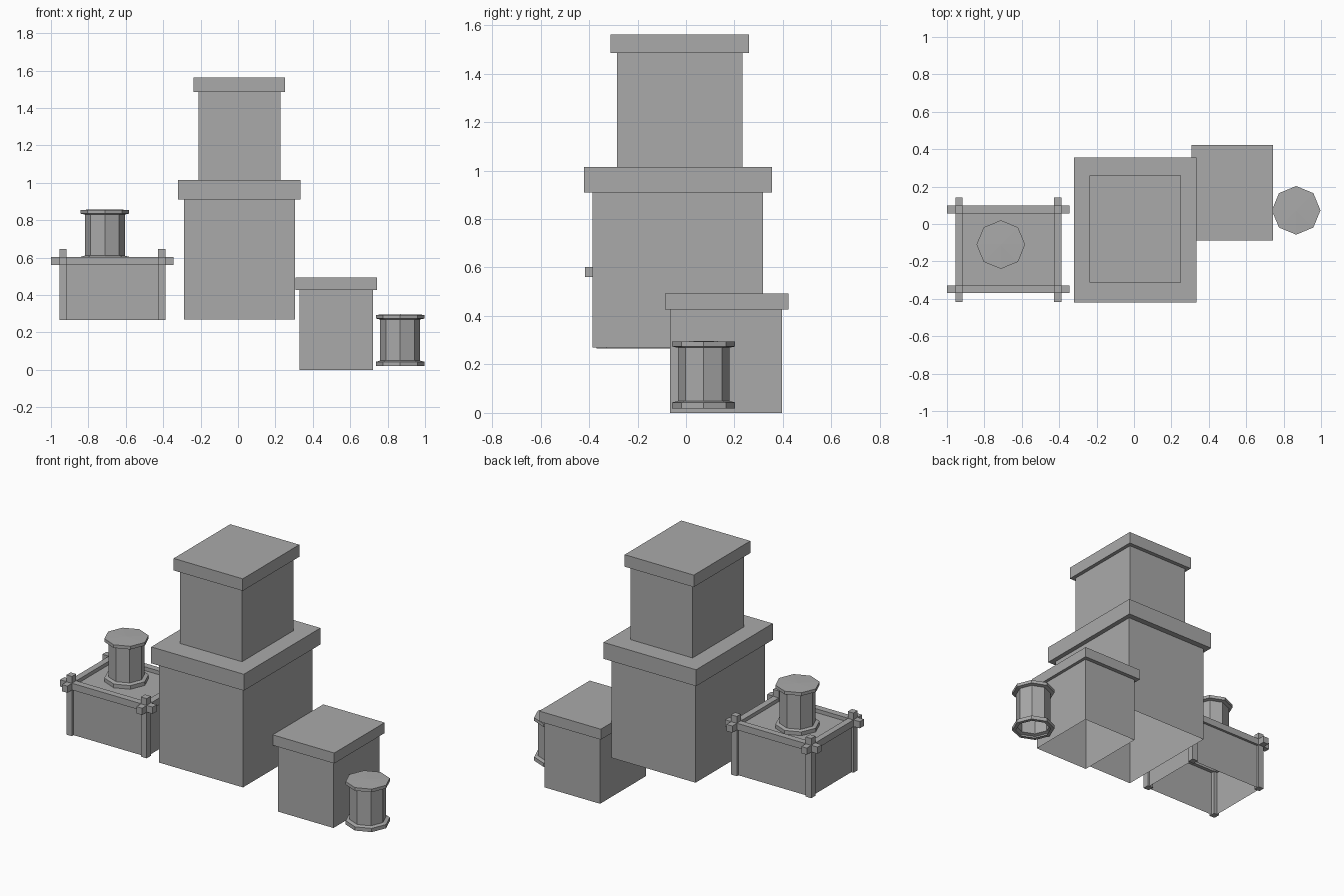
import bpy
import bmesh
from math import pi
from mathutils import Matrix, Vector

if "Cube" in bpy.data.objects:
    bpy.data.objects.remove(bpy.data.objects["Cube"], do_unlink=True)

grey = bpy.data.materials.new("plain grey")
grey.use_nodes = True
COLOUR = (0.4, 0.4, 0.4, 1)
grey.diffuse_color = COLOUR
grey.node_tree.nodes["Principled BSDF"].inputs["Base Color"].default_value = COLOUR


def finish(name, bm):
    mesh = bpy.data.meshes.new(name)
    bm.to_mesh(mesh)
    bm.free()
    mesh.materials.append(grey)
    obj = bpy.data.objects.new(name, mesh)
    bpy.context.collection.objects.link(obj)
    return obj


def box(name, x, y, z, open_bottom=False):
    """Box from (low, high) ranges, optionally a shell without its bottom."""
    low, high = (Vector(c) for c in zip(x, y, z))
    size = high - low
    bm = bmesh.new()
    place = Matrix.Translation((low + high) / 2) @ Matrix.Diagonal((*size, 1))
    bmesh.ops.create_cube(bm, size=1, matrix=place)
    if open_bottom:
        bm.normal_update()
        under = [f for f in bm.faces if f.normal.z < -0.5]
        bmesh.ops.delete(bm, geom=under, context='FACES')
    return finish(name, bm)


def barrel(name, x, y, z):
    """Eight-sided drum with a flange at each end, open underneath."""
    profile = [(0.107, 0), (0.13, 0), (0.13, 0.024), (0.107, 0.03),
               (0.107, 0.25), (0.13, 0.255), (0.13, 0.275), (0, 0.278)]
    bm = bmesh.new()
    verts = [bm.verts.new((r, 0, h)) for r, h in profile]
    edges = [bm.edges.new(pair) for pair in zip(verts, verts[1:])]
    bmesh.ops.spin(bm, geom=verts + edges, cent=(0, 0, 0), axis=(0, 0, 1),
                   angle=2 * pi, steps=8)
    bmesh.ops.remove_doubles(bm, verts=bm.verts, dist=0.0005)
    bmesh.ops.recalc_face_normals(bm, faces=bm.faces)
    bmesh.ops.translate(bm, verts=bm.verts, vec=(x, y, z))
    return finish(name, bm)


# Two-tier tower with overhanging lids
box("tower_lower_body", (-0.29, 0.305), (-0.385, 0.317), (0.27, 0.915), True)
box("tower_lower_lid", (-0.32, 0.335), (-0.42, 0.355), (0.91, 1.015))
box("tower_upper_body", (-0.21, 0.228), (-0.285, 0.234), (1.01, 1.49), True)
box("tower_upper_lid", (-0.237, 0.252), (-0.312, 0.26), (1.485, 1.562))

# Small lidded crate
box("small_crate_body", (0.33, 0.722), (-0.066, 0.397), (0, 0.43), True)
box("small_crate_lid", (0.307, 0.742), (-0.087, 0.423), (0.426, 0.493))

# Framed crate: shell, corner posts and crossing rails
box("framed_crate_body", (-0.94, -0.4), (-0.352, 0.082), (0.265, 0.58), True)
post_x = {"right": (-0.955, -0.916), "left": (-0.428, -0.387)}
post_y = {"front": (-0.37, -0.328), "back": (0.057, 0.098)}
for side, px in post_x.items():
    box(f"{side}_rail", px, (-0.416, 0.143), (0.56, 0.603))
    for end, py in post_y.items():
        box(f"{end}_{side}_post", px, py, (0.265, 0.647))
for end, py in post_y.items():
    box(f"{end}_rail", (-1, -0.345), py, (0.561, 0.604))

# Barrels: one on the framed crate, one beside the small crate
barrel("upper_barrel", -0.712, -0.11, 0.58)
barrel("lower_barrel", 0.867, 0.073, 0.019)
